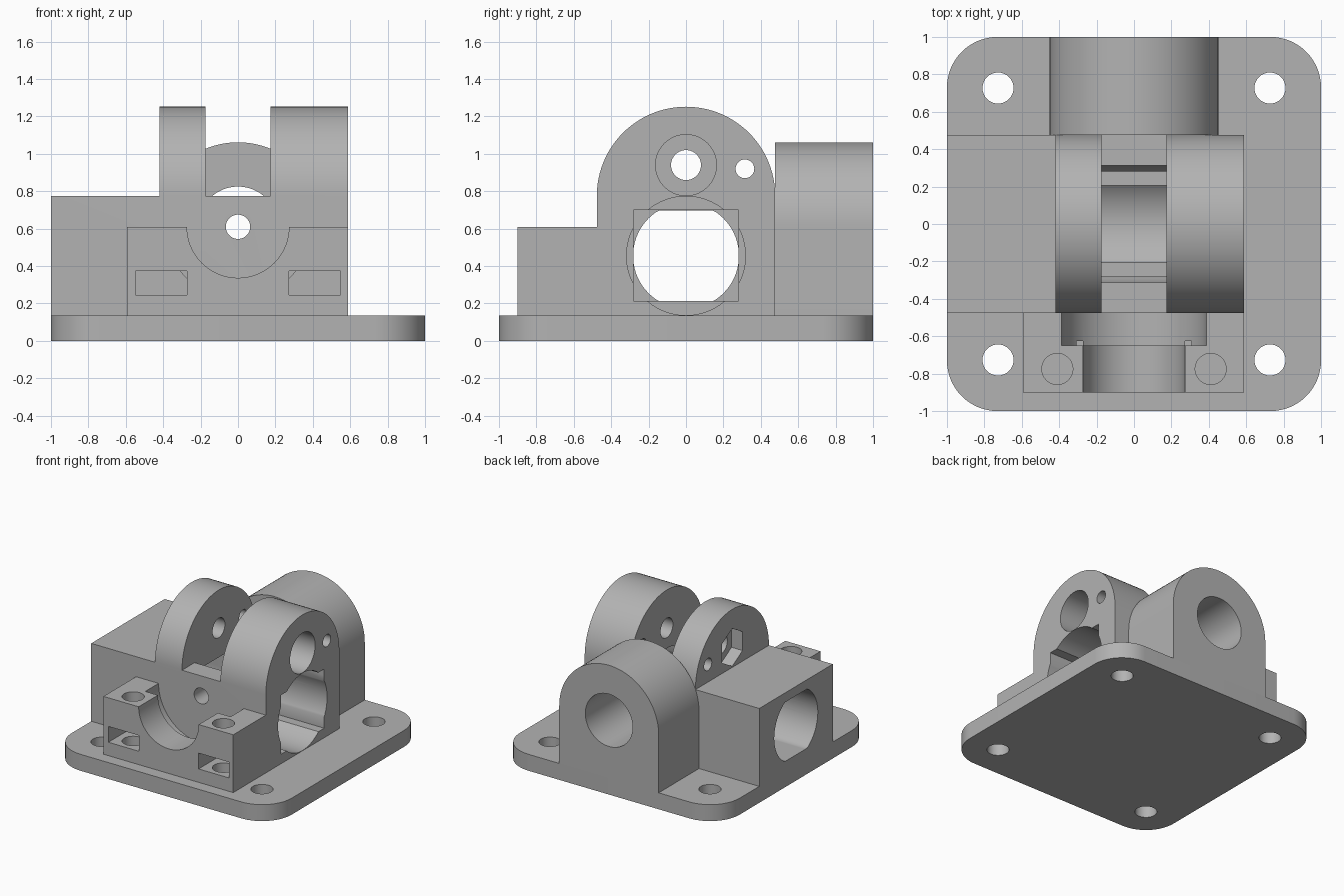
import bpy, bmesh
from math import sin, cos, pi

cube = bpy.data.objects.get("Cube")
if cube:
    bpy.data.objects.remove(cube, do_unlink=True)

grey = bpy.data.materials.new("plain grey")
grey.use_nodes = True
colour = (0.45, 0.45, 0.45, 1)
grey.diffuse_color = colour
grey.node_tree.nodes["Principled BSDF"].inputs["Base Color"].default_value = colour


# Profile helpers: lists of 2D points
def arc(u, v, r, start=0, turn=2 * pi, n=72, closed=True):
    steps = n if closed else n + 1
    return [(u + r * cos(start + turn * i / n), v + r * sin(start + turn * i / n))
            for i in range(steps)]


def rect(u0, u1, v0, v1):
    return [(u0, v0), (u1, v0), (u1, v1), (u0, v1)]


def arch(r, bottom, centre):
    return [(-r, bottom), (r, bottom)] + arc(0, centre, r, 0, pi, 48, False)


def prism(name, profile, axis, a, b):
    """Extrude a profile along an axis; the profile uses the other two axes in order."""
    place = {"x": lambda p, d: (d, p[0], p[1]),
             "y": lambda p, d: (p[0], d, p[1]),
             "z": lambda p, d: (p[0], p[1], d)}[axis]
    bm = bmesh.new()
    ends = [[bm.verts.new(place(p, d)) for p in profile] for d in (a, b)]
    for ring in ends:
        bm.faces.new(ring)
    for i in range(len(profile)):
        j = (i + 1) % len(profile)
        bm.faces.new((ends[0][i], ends[0][j], ends[1][j], ends[1][i]))
    bmesh.ops.recalc_face_normals(bm, faces=bm.faces)
    mesh = bpy.data.meshes.new(name)
    bm.to_mesh(mesh)
    bm.free()
    mesh.materials.append(grey)
    obj = bpy.data.objects.new(name, mesh)
    bpy.context.collection.objects.link(obj)
    return obj


def combine(target, operation, *profile):
    """Add or remove one prism, then discard the helper."""
    tool = prism("helper", *profile)
    tool.hide_render = True
    mod = target.modifiers.new("shape", "BOOLEAN")
    mod.operation, mod.solver, mod.object = operation, "EXACT", tool
    bpy.context.view_layer.objects.active = target
    bpy.ops.object.modifier_apply(modifier=mod.name)
    bpy.data.objects.remove(tool, do_unlink=True)


def cut(target, *profile):
    combine(target, "DIFFERENCE", *profile)


FLOOR, SHELF, AXLE, SHAFT, CORD = 0.135, 0.775, 0.94, 0.455, 0.61

# Base plate with rounded corners and four mounting holes
outline = []
for k, (sx, sy) in enumerate(((1, 1), (-1, 1), (-1, -1), (1, -1))):
    outline += arc(sx * 0.73, sy * 0.73, 0.27, k * pi / 2, pi / 2, 16, False)
base = prism("base_plate", outline, "z", 0, FLOOR)
for sx in (-1, 1):
    for sy in (-1, 1):
        cut(base, arc(sx * 0.727, sy * 0.727, 0.083), "z", -0.1, 0.3)

# Motor block with two rounded ears
block = prism("motor_block", rect(-0.477, 0.477, FLOOR, SHELF), "x", -1, 0.587)
for a, b in ((-0.42, -0.175), (0.175, 0.587)):
    combine(block, "UNION", arch(0.477, FLOOR, SHELF), "x", a, b)

# Stepped motor cavity: flatted bore, gearbox pocket, spool bore
flatted = [(y, max(SHAFT - 0.243, min(SHAFT + 0.243, z))) for y, z in arc(0, SHAFT, 0.283)]
cut(block, rect(-0.281, 0.281, 0.213, 0.699), "x", -0.65, 0.8)
cut(block, arc(0, SHAFT, 0.318), "x", -0.175, 0.8)
cut(block, flatted, "x", -1.2, -0.6)
# Slot between the ears
cut(block, rect(-0.175, 0.175, -0.313, 0.313), "z", SHAFT, 0.9)
# Cord hole through the front and rear walls
cut(block, arc(0, CORD, 0.065), "y", -0.6, 0.6)
# Axle hole, screw head recess, nut pocket and pin hole in the ears
cut(block, arc(0, AXLE, 0.08), "x", -0.6, 0.8)
cut(block, arc(0, AXLE, 0.163), "x", 0.33, 0.8)
cut(block, arc(0, AXLE, 0.155, pi / 2, 2 * pi, 6), "x", -0.6, -0.32)
cut(block, arc(0.315, 0.92, 0.05), "x", -0.6, 0.8)

# Rear boss with its bore
boss = prism("rear_boss", arch(0.452, FLOOR, CORD), "y", 0.477, 1.0)
cut(boss, arc(0, CORD, 0.215), "y", 0.3, 1.2)

# Front clamp with stepped cradle, screw holes and nut slots
clamp = prism("front_clamp", rect(-0.593, 0.587, FLOOR, CORD), "y", -0.9, -0.477)
cut(clamp, arc(0, CORD, 0.273), "y", -1.1, -0.3)
cut(clamp, arc(0, CORD, 0.388), "y", -0.65, -0.3)
for s in (-1, 1):
    cut(clamp, arc(s * 0.41, -0.775, 0.083), "z", 0.15, 0.8)
    cut(clamp, rect(s * 0.41 - 0.138, s * 0.41 + 0.138, 0.245, 0.375), "y", -1.1, -0.625)

# Smooth curved walls, crisp edges
bpy.ops.object.select_all(action="DESELECT")
for part in (base, block, boss, clamp):
    part.select_set(True)
    bpy.context.view_layer.objects.active = part
bpy.ops.object.shade_smooth_by_angle()
